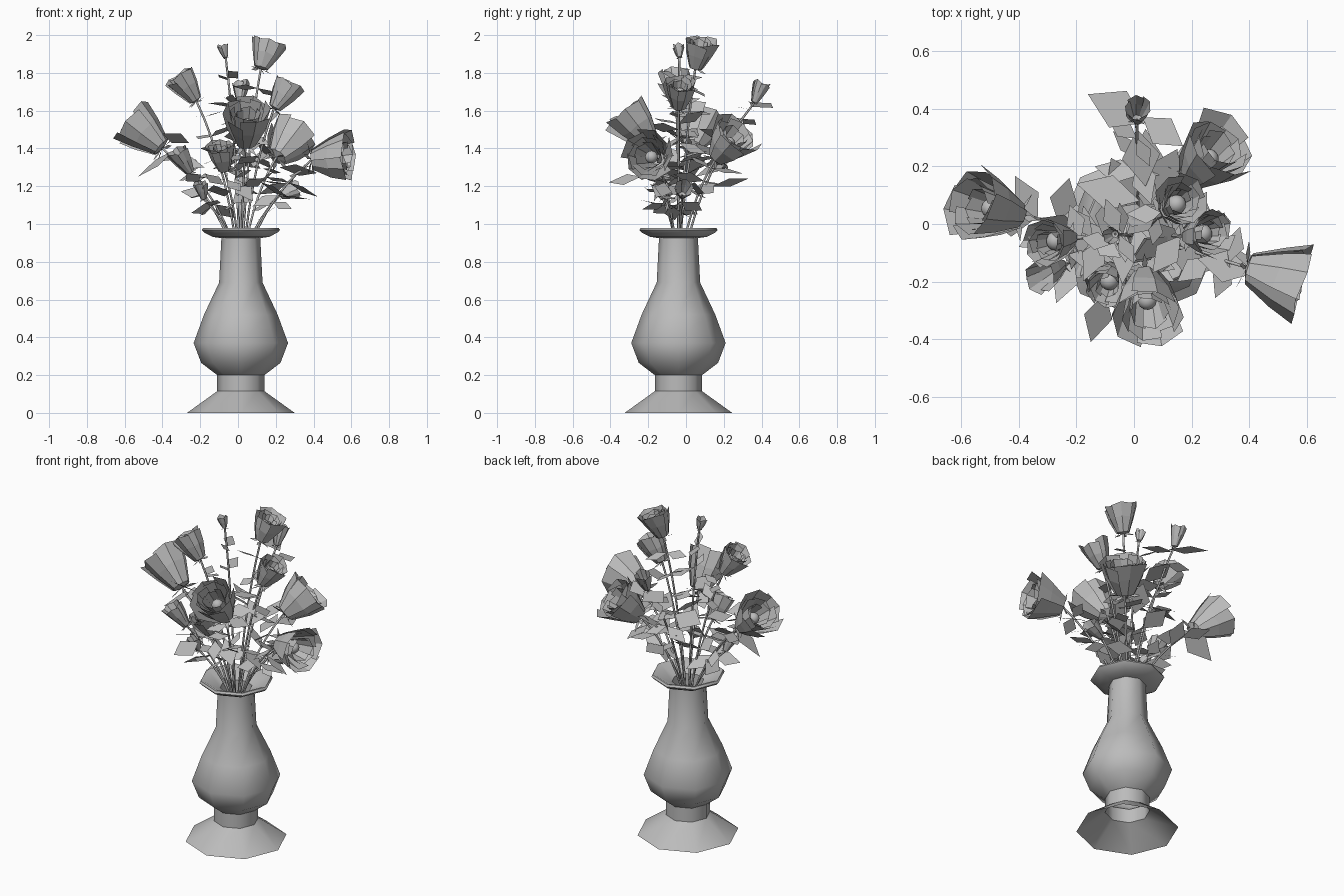
import bpy, bmesh, math, random
from mathutils import Vector, Matrix

random.seed(11)
cube = bpy.data.objects.get("Cube")
if cube:
    bpy.data.objects.remove(cube, do_unlink=True)

grey = bpy.data.materials.new("plain_grey")
grey.use_nodes = True
grey.diffuse_color = (0.5, 0.5, 0.5, 1)
grey.node_tree.nodes["Principled BSDF"].inputs["Base Color"].default_value = grey.diffuse_color

VASE = Vector((0.015, -0.04, 0))
UP = Vector((0, 0, 1))


def make_object(name, bm, smooth=None):
    mesh = bpy.data.meshes.new(name)
    bm.to_mesh(mesh)
    bm.free()
    mesh.materials.append(grey)
    obj = bpy.data.objects.new(name, mesh)
    bpy.context.collection.objects.link(obj)
    if smooth:
        bpy.ops.object.select_all(action='DESELECT')
        obj.select_set(True)
        bpy.context.view_layer.objects.active = obj
        bpy.ops.object.shade_smooth_by_angle(angle=math.radians(smooth))
    return obj


def bridge(bm, rows, closed):
    """Join consecutive rows of vertices with quads."""
    for a, b in zip(rows, rows[1:]):
        n = len(a)
        for i in range(n if closed else n - 1):
            j = (i + 1) % n
            bm.faces.new((a[i], a[j], b[j], b[i]))


def frame(origin, direction):
    """Matrix whose local z runs along the direction."""
    return Matrix.Translation(origin) @ direction.to_track_quat('Z', 'Y').to_matrix().to_4x4()


def polar(radius, angle, z):
    return Vector((radius * math.cos(angle), radius * math.sin(angle), z))


def add_leaf(bm, base, tip, width=0.28):
    """Flat kite-shaped leaf, rolled a little around its length."""
    axis = tip - base
    side = axis.cross(UP + Vector((random.uniform(-.8, .8), random.uniform(-.8, .8), 0)))
    side = side.normalized() * axis.length * width
    mid = base + axis * 0.48
    bm.faces.new([bm.verts.new(p) for p in (base, mid + side, tip, mid - side)])


# Eight-sided vase with an open foot, lathed from a profile of (radius, height)
def build_vase():
    profile = [(.285, 0), (.125, .115), (.125, .2), (.21, .265), (.25, .37),
               (.195, .52), (.115, .69), (.103, .925), (.15, .932), (.195, .955),
               (.207, .968), (.2, .98), (.185, .978), (.09, .93), (.085, .8)]
    bm = bmesh.new()
    rows = [[bm.verts.new(VASE + polar(r, i * math.tau / 8, z)) for i in range(8)]
            for r, z in profile]
    bridge(bm, rows, True)
    bm.faces.new(rows[-1])
    bmesh.ops.recalc_face_normals(bm, faces=bm.faces)
    make_object("vase", bm, 50)


# Layered cup of overlapping petals, with sepals below
def build_flower(name, base, mouth, radius):
    axis = mouth - base
    length = axis.length
    place = frame(base, axis)
    big = radius > 0.06
    bm = bmesh.new()
    for layer in range(3 if big else 1):
        size = 1 - 0.24 * layer
        for i in range(5):
            centre = i * math.tau / 5 + layer * 0.65
            top = random.uniform(0.9, 1.08) - 0.04 * layer
            flare = random.uniform(0.92, 1.06)
            rows = []
            for h, r in ((0, .12), (.05, .4), (.55, .76), (1, flare)):
                row = []
                for col in (-1, 0, 1):
                    rr = r * radius * size * (1 + 0.08 * col)
                    hh = h * (top * length + (0.012 if col == 0 else 0))
                    row.append(bm.verts.new(polar(rr, centre + col * 0.72, hh)))
                rows.append(row)
            bridge(bm, rows, False)
    for i in range(5):
        a = i * math.tau / 5 + 0.3
        add_leaf(bm, polar(radius * .1, a, 0), polar(radius * .7, a, -radius * .1), 0.15)
    bm.transform(place)
    make_object(name + "_petals", bm)
    if big:
        bm = bmesh.new()
        bmesh.ops.create_uvsphere(bm, u_segments=12, v_segments=8, radius=0.034,
                                  matrix=place @ Matrix.Translation((0, 0, length * 0.6)))
        make_object(name + "_centre", bm, 60)


# Thin bent stem from the vase neck to the flower, with groups of leaves
def build_stem(name, end):
    out = Vector((end.x - VASE.x, end.y - VASE.y, 0))
    start = VASE + out * 0.06 + UP * 0.8
    bend = start + out * 0.25 + UP * (end.z - start.z) * 0.6

    def at(t):
        return start.lerp(bend, t).lerp(bend.lerp(end, t), t)

    bm = bmesh.new()
    rows = []
    for k in range(8):
        t = k / 7
        tangent = bend.lerp(end, t) - start.lerp(bend, t)
        m = frame(at(t), tangent)
        rows.append([bm.verts.new(m @ polar(0.006, i * math.tau / 5, 0)) for i in range(5)])
    bridge(bm, rows, True)
    make_object(name + "_stem", bm, 80)

    bm = bmesh.new()
    for t in (0.6, 0.74, 0.88):
        base = at(t)
        if base.z < 1.08:
            continue
        turn = random.uniform(0, math.tau)
        for i in range(2):
            reach = random.uniform(0.12, 0.18) * (0.75 if base.z > 1.55 else 1)
            way = polar(1, turn + i * random.uniform(2, 3.6), random.uniform(-0.5, 0.5))
            add_leaf(bm, base, base + way.normalized() * reach)
    make_object(name + "_leaves", bm)


# Each flower: base of cup, centre of mouth, mouth radius
FLOWERS = [
    ((-.4, .03, 1.4), (-.56, .07, 1.54), .13),
    ((.04, -.18, 1.42), (.05, -.32, 1.595), .13),
    ((.39, -.15, 1.34), (.58, -.205, 1.365), .135),
    ((.12, .05, 1.82), (.165, .08, 1.96), .09),
    ((-.22, -.05, 1.65), (-.305, -.065, 1.78), .085),
    ((.19, -.04, 1.61), (.27, -.03, 1.74), .085),
    ((.2, .16, 1.35), (.3, .27, 1.48), .135),
    ((-.07, -.16, 1.28), (-.095, -.22, 1.41), .08),
    ((-.25, -.14, 1.27), (-.32, -.18, 1.38), .058),
    ((.01, .36, 1.64), (.015, .4, 1.74), .045),
    ((-.065, -.035, 1.88), (-.08, -.04, 1.94), .03),
    ((.22, -.02, 1.15), (.31, -.01, 1.19), .05),
    ((-.18, -.12, 1.13), (-.2, -.15, 1.21), .038),
]

# Large loose leaves: base and tip
LEAVES = [
    ((-.34, .02, 1.39), (-.53, .04, 1.25)),
    ((.22, -.12, 1.3), (.42, -.17, 1.27)),
    ((.04, .35, 1.62), (-.16, .45, 1.64)),
    ((.03, .37, 1.6), (.17, .27, 1.62)),
    ((.01, .33, 1.55), (.04, .13, 1.5)),
    ((-.1, -.24, 1.25), (-.15, -.41, 1.22)),
    ((.02, .08, 1.38), (-.2, .14, 1.4)),
    ((0, .05, 1.25), (-.08, .23, 1.33)),
    ((.05, .14, 1.2), (.04, .33, 1.24)),
    ((.1, -.06, 1.02), (.21, -.08, 1.1)),
    ((.03, -.14, 1.2), (.14, -.2, 1.24)),
    ((.08, .1, 1.3), (.15, .26, 1.4)),
    ((-.26, -.02, 1.43), (-.4, -.08, 1.48)),
    ((0, -.18, 1.32), (.1, -.28, 1.36)),
    ((.12, -.1, 1.22), (.27, -.16, 1.14)),
    ((-.02, -.1, 1.24), (.08, -.17, 1.12)),
]

build_vase()
for number, (base, mouth, radius) in enumerate(FLOWERS, 1):
    label = f"flower_{number}" if radius > 0.06 else f"bud_{number}"
    build_flower(label, Vector(base), Vector(mouth), radius)
    build_stem(label, Vector(base))

bm = bmesh.new()
for base, tip in LEAVES:
    add_leaf(bm, Vector(base), Vector(tip), 0.32)
make_object("loose_leaves", bm)
